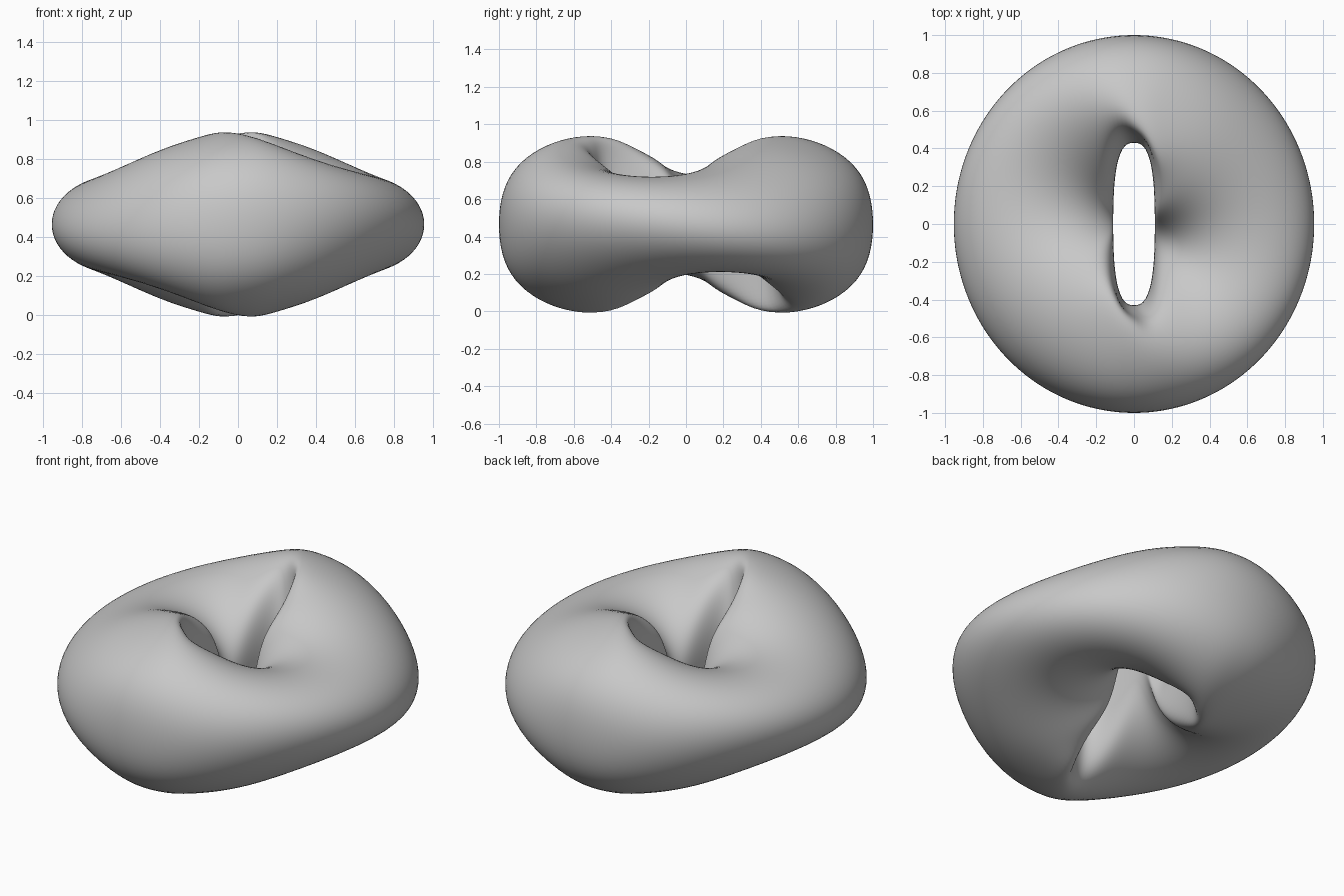
import bpy, bmesh
from math import sin, cos, pi, sqrt

default = bpy.data.objects.get("Cube")
if default:
    bpy.data.objects.remove(default)

RING_STEPS, TUBE_STEPS = 160, 72
LONG, SHORT = 0.465, 0.27     # half axes of the oval section


def section_point(u, v):
    """Point of the oval section that makes one full roll around the ring."""
    c, s = cos(u), sin(u)
    # rolled oval: half thickness and tilt
    thick = LONG * SHORT / sqrt((LONG * c) ** 2 + (SHORT * s) ** 2)
    tilt = -0.375 * s * c
    # the roll is strong at the hole and fades toward the rim
    e = cos(v)
    z = thick * sin(v) + tilt * (0.55 * e - 0.28)
    # oblong hole and nearly round outer rim
    hole = ((abs(c) / 0.11) ** 2.7 + (abs(s) / 0.43) ** 2.7) ** (-1 / 2.7)
    rim = 0.977 - 0.023 * cos(2 * u)
    r = hole + (rim - hole) * (e + 1) / 2
    # tips lean inward where the oval stands upright, most on the inner lobes
    lean = 0.14 * s ** 6 * (1 + 1.5 * s * c * z / LONG)
    r -= lean * (z / LONG) ** 4
    return r * c, r * s, z + LONG


# Twisted ring skinned from rolled sections
bm = bmesh.new()
rings = [[bm.verts.new(section_point(2 * pi * i / RING_STEPS, 2 * pi * j / TUBE_STEPS))
          for j in range(TUBE_STEPS)] for i in range(RING_STEPS)]
for i in range(RING_STEPS):
    a, b = rings[i], rings[(i + 1) % RING_STEPS]
    for j in range(TUBE_STEPS):
        k = (j + 1) % TUBE_STEPS
        bm.faces.new((a[j], b[j], b[k], a[k])).smooth = True
bmesh.ops.recalc_face_normals(bm, faces=bm.faces)
mesh = bpy.data.meshes.new("twisted_ring")
bm.to_mesh(mesh)
bm.free()
ring = bpy.data.objects.new("twisted_ring", mesh)
bpy.context.collection.objects.link(ring)

# Plain grey
grey = bpy.data.materials.new("grey")
grey.use_nodes = True
grey.diffuse_color = (0.58, 0.58, 0.58, 1)
grey.node_tree.nodes["Principled BSDF"].inputs["Base Color"].default_value = grey.diffuse_color
mesh.materials.append(grey)
